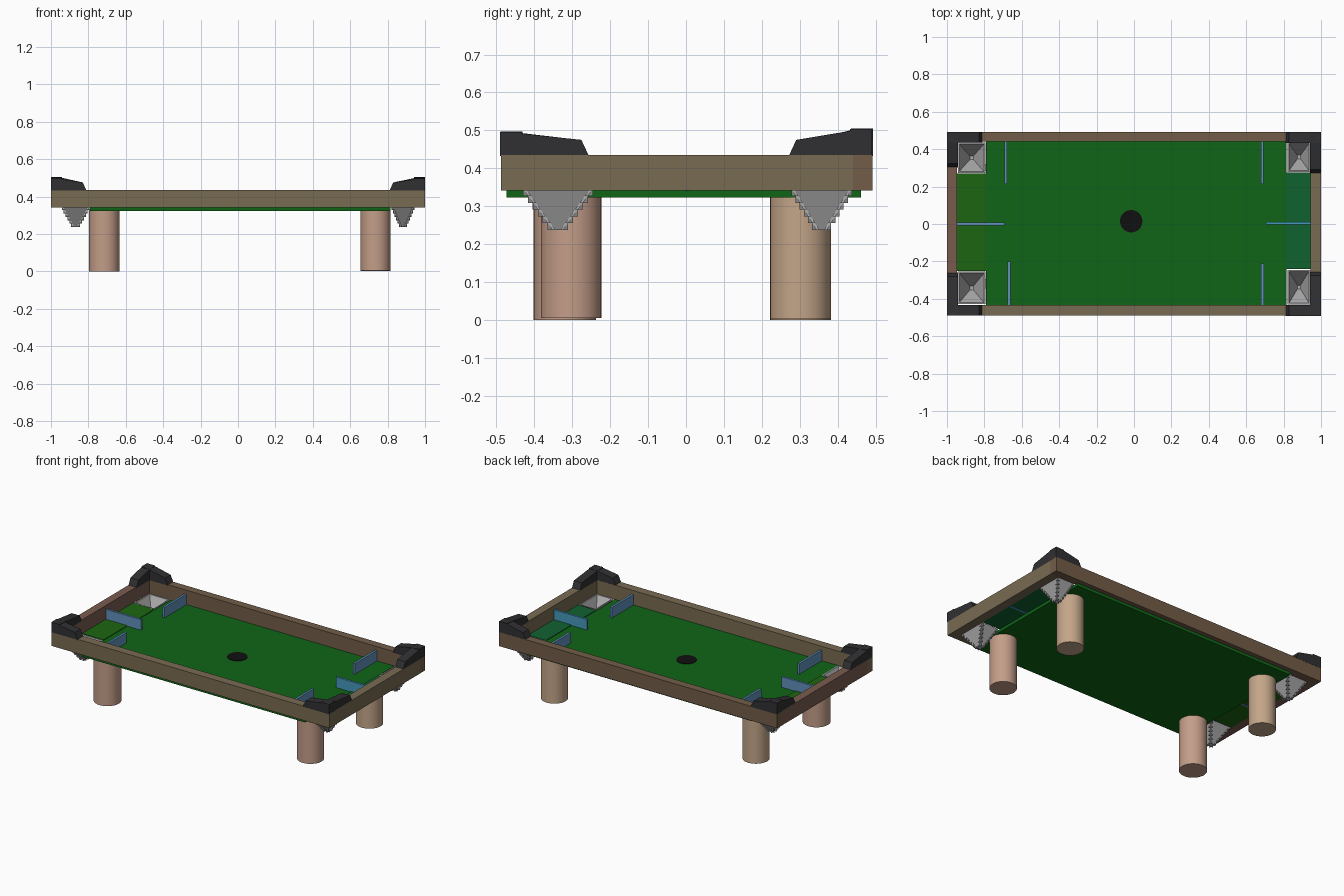
import bpy, bmesh
from mathutils import Vector

if "Cube" in bpy.data.objects:
    bpy.data.objects.remove(bpy.data.objects["Cube"])


def mat(name, rgb):
    m = bpy.data.materials.new(name)
    m.diffuse_color = (*rgb, 1)
    m.use_nodes = True
    m.node_tree.nodes["Principled BSDF"].inputs["Base Color"].default_value = m.diffuse_color
    return m


FRONT_WOOD = mat("olive_wood", (0.19, 0.145, 0.085))
BACK_WOOD = mat("dark_wood", (0.17, 0.11, 0.065))
LEFT_WOOD = mat("red_wood", (0.19, 0.105, 0.075))
PINK_LEG = mat("pink_leg", (0.55, 0.34, 0.25))
TAN_LEG = mat("tan_leg", (0.55, 0.38, 0.25))
GREEN = mat("green_felt", (0.005, 0.13, 0.008))
OLIVE = mat("olive_felt", (0.012, 0.13, 0.006))
TEAL = mat("teal_felt", (0.005, 0.12, 0.03))
BLUE = mat("blue_wall", (0.12, 0.28, 0.5))
CYAN = mat("cyan_wall", (0.06, 0.32, 0.5))
BLACK = mat("black_spot", (0.005, 0.005, 0.005))
CAP = mat("dark_cap", (0.03, 0.03, 0.033))
NET = mat("grey_net", (0.42, 0.42, 0.42))


def finish(bm, name, material):
    bmesh.ops.recalc_face_normals(bm, faces=bm.faces)
    me = bpy.data.meshes.new(name)
    bm.to_mesh(me)
    bm.free()
    me.materials.append(material)
    ob = bpy.data.objects.new(name, me)
    bpy.context.collection.objects.link(ob)
    return ob


def box(name, x0, x1, y0, y1, z0, z1, material):
    bm = bmesh.new()
    bmesh.ops.create_cube(bm, size=1)
    for v in bm.verts:
        v.co = Vector(((x0, x1)[v.co.x > 0], (y0, y1)[v.co.y > 0], (z0, z1)[v.co.z > 0]))
    return finish(bm, name, material)


def cylinder(name, x, y, r, z0, z1, material, sides=32):
    bm = bmesh.new()
    bmesh.ops.create_cone(bm, cap_ends=True, segments=sides, radius1=r, radius2=r, depth=z1 - z0)
    bmesh.ops.translate(bm, verts=bm.verts, vec=(x, y, (z0 + z1) / 2))
    for f in bm.faces:
        f.smooth = len(f.verts) == 4
    for e in bm.edges:
        e.smooth = all(f.smooth for f in e.link_faces)
    return finish(bm, name, material)


# Wooden frame
Z0, Z1 = 0.342, 0.435
box("front_rail", -1, 1, -0.488, -0.432, Z0, Z1, FRONT_WOOD)
box("back_rail", -1, 1, 0.44, 0.492, Z0, Z1, BACK_WOOD)
box("left_rail", -1, -0.946, -0.432, 0.44, Z0, Z1, LEFT_WOOD)
box("right_rail", 0.943, 1, -0.432, 0.44, Z0, Z1, FRONT_WOOD)

# Playing surface, end strips between the pockets, centre spot
box("playing_field", -0.792, 0.815, -0.473, 0.462, 0.323, 0.342, GREEN)
box("left_field_end", -0.946, -0.792, -0.25, 0.27, 0.342, 0.346, OLIVE)
box("right_field_end", 0.815, 0.943, -0.24, 0.275, 0.342, 0.346, TEAL)
cylinder("centre_spot", -0.015, 0.015, 0.06, 0.341, 0.345, BLACK)

# Low blue barriers
T, W1 = 0.007, 0.41
for name, x, y0, y1 in (("back_left", -0.685, 0.215, 0.44), ("front_left", -0.668, -0.432, -0.2),
                        ("back_right", 0.685, 0.213, 0.44), ("front_right", 0.687, -0.432, -0.21)):
    box(name + "_barrier", x - T, x + T, y0, y1, 0.34, W1, BLUE)
box("left_end_barrier", -0.946, -0.692, -T, T, 0.34, W1, BLUE)
box("right_end_barrier", 0.705, 0.943, 0.005 - T, 0.005 + T, 0.34, W1, CYAN)

# Legs
cylinder("front_left_leg", -0.715, -0.32, 0.082, 0, 0.33, PINK_LEG)
cylinder("front_right_leg", 0.735, -0.303, 0.08, 0.005, 0.33, PINK_LEG)
cylinder("back_left_leg", -0.715, 0.302, 0.08, 0, 0.33, TAN_LEG)
cylinder("back_right_leg", 0.735, 0.302, 0.08, 0.003, 0.33, TAN_LEG)


# Pocket nets: four sloping walls, each made of strips that narrow in steps
def pocket(name, x, y, hx, hy, ztop=0.345, ztip=0.237, steps=6):
    bm = bmesh.new()
    tip = 0.014
    for ax in (0, 1):
        out, wide = (hx, hy) if ax == 0 else (hy, hx)
        for s in (-1, 1):
            for i in range(steps):
                ring = []
                half = tip + (wide - tip) * (1 - i / steps)
                for t in (i / steps, (i + 1) / steps):
                    d = tip + (out - tip) * (1 - t)
                    z = ztop + (ztip - ztop) * t
                    ring.append([(s * dd, w, z) for dd in (d, d - 0.008) for w in (-half, half)])
                pts = [p if ax == 0 else (p[1], p[0], p[2]) for r in ring for p in r]
                v = [bm.verts.new((x + p[0], y + p[1], p[2])) for p in pts]
                for q in ((0, 1, 3, 2), (4, 5, 7, 6), (0, 1, 5, 4), (2, 3, 7, 6), (0, 2, 6, 4), (1, 3, 7, 5)):
                    bm.faces.new([v[k] for k in q])
    # Closed bottom tip
    c = bmesh.ops.create_cube(bm, size=1)["verts"]
    bmesh.ops.scale(bm, verts=c, vec=(2 * tip, 2 * tip, 0.006))
    bmesh.ops.translate(bm, verts=c, vec=(x, y, ztip + 0.003))
    finish(bm, name, NET)


pocket("back_left_pocket", -0.868, 0.354, 0.074, 0.081)
pocket("front_left_pocket", -0.868, -0.342, 0.074, 0.087)
pocket("back_right_pocket", 0.882, 0.358, 0.061, 0.08)
pocket("front_right_pocket", 0.882, -0.338, 0.061, 0.092)


# Corner caps: two sloped arms meeting at the corner of the frame
def cap(name, sx, sy, ycorner, lx, ly, peak):
    bm = bmesh.new()
    z = Z1 - 0.003
    for ax, length in ((0, lx), (1, ly)):
        prof = [(0, z), (0, peak), (0.055, peak - 0.004), (length - 0.02, 0.475), (length, z)]
        loops = []
        for w in (0, 0.058):
            loop = []
            for d, h in prof:
                a, b = (d, w) if ax == 0 else (w, d)
                loop.append(bm.verts.new((sx * (1 - a), sy * (ycorner - b), h)))
            loops.append(loop)
        for loop in loops:
            bm.faces.new(loop)
        n = len(prof)
        for i in range(n):
            j = (i + 1) % n
            bm.faces.new((loops[0][i], loops[0][j], loops[1][j], loops[1][i]))
    finish(bm, name, CAP)


cap("back_left_cap", -1, 1, 0.493, 0.19, 0.19, 0.505)
cap("front_left_cap", -1, -1, 0.49, 0.19, 0.23, 0.497)
cap("back_right_cap", 1, 1, 0.491, 0.19, 0.22, 0.503)
cap("front_right_cap", 1, -1, 0.491, 0.19, 0.235, 0.496)
